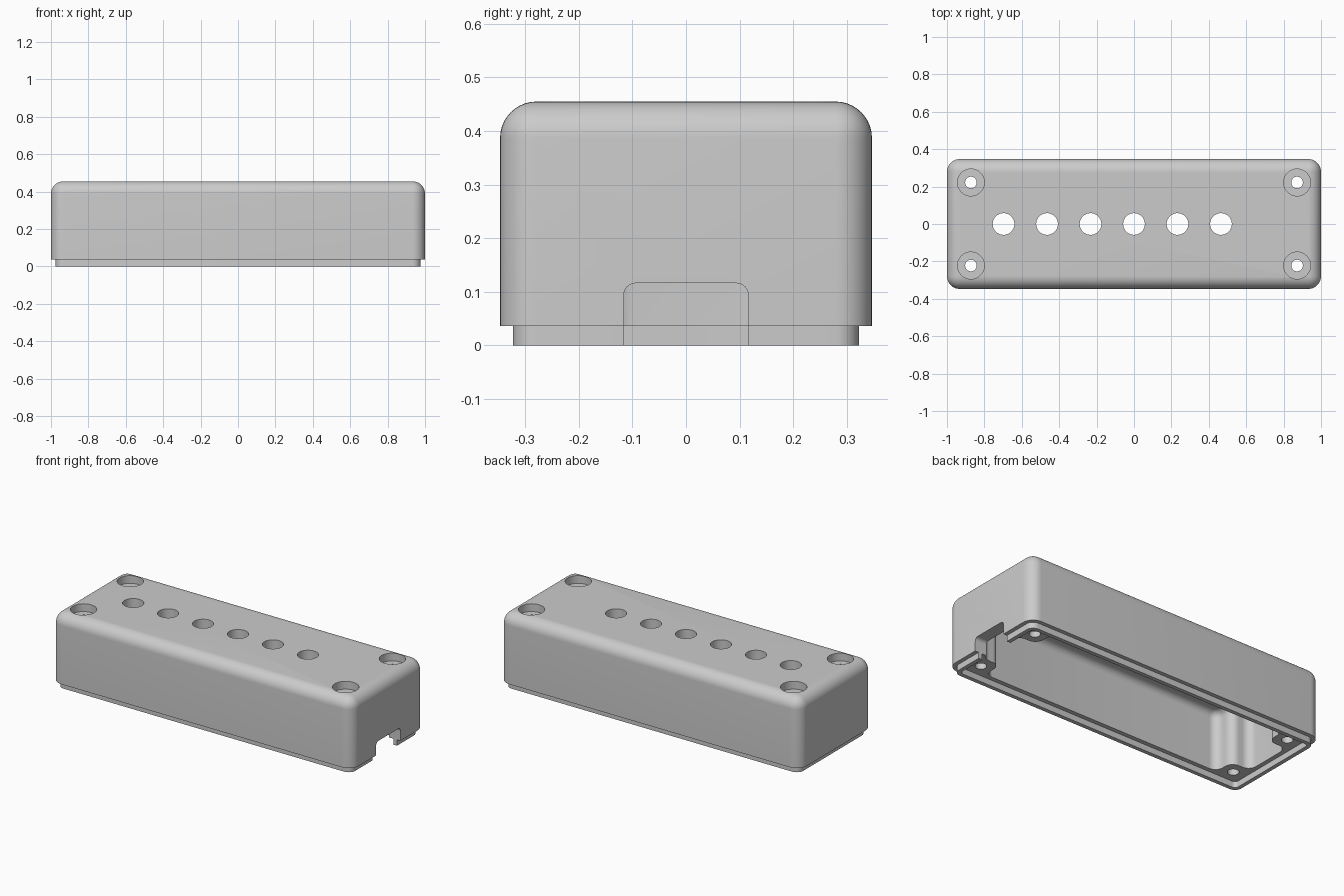
import bpy, bmesh
from mathutils import Vector

old = bpy.data.objects.get("Cube")
if old:
    bpy.data.objects.remove(old, do_unlink=True)

# Main dimensions
HX, HY, TOP = 1.0, 0.347, 0.455
SEAM, STEP, ROUND = 0.036, 0.024, 0.068
WALL = 0.074

grey = bpy.data.materials.new("plain grey")
grey.use_nodes = True
colour = (0.6, 0.6, 0.6, 1)
grey.diffuse_color = colour
grey.node_tree.nodes["Principled BSDF"].inputs["Base Color"].default_value = colour


def prism(name, outline, z0, z1, side_r=0, top_r=0, axis=2):
    """Extrude an outline upward, round its edges along axis, then its top rim."""
    bm = bmesh.new()
    base = bm.faces.new([bm.verts.new((x, y, z0)) for x, y in outline])
    ext = bmesh.ops.extrude_face_region(bm, geom=[base])
    for v in ext["geom"]:
        if isinstance(v, bmesh.types.BMVert):
            v.co.z = z1
    bmesh.ops.recalc_face_normals(bm, faces=bm.faces[:])

    def is_top(e):
        return all(abs(v.co.z - z1) < 1e-5 for v in e.verts)

    def along(e):
        d = e.verts[0].co - e.verts[1].co
        return abs(d[axis]) > 0.99 * d.length and (axis == 2 or is_top(e))

    for radius, rule in ((side_r, along), (top_r, is_top)):
        if radius:
            bmesh.ops.bevel(bm, geom=[e for e in bm.edges if rule(e)], offset=radius,
                            offset_type='OFFSET', segments=10, profile=0.5,
                            affect='EDGES', clamp_overlap=False)
    bmesh.ops.remove_doubles(bm, verts=bm.verts[:], dist=1e-5)
    bmesh.ops.recalc_face_normals(bm, faces=bm.faces[:])
    return finish(name, bm)


def finish(name, bm):
    mesh = bpy.data.meshes.new(name)
    bm.to_mesh(mesh)
    bm.free()
    mesh.materials.append(grey)
    ob = bpy.data.objects.new(name, mesh)
    bpy.context.collection.objects.link(ob)
    return ob


def rect(x0, x1, y0, y1):
    return [(x0, y0), (x1, y0), (x1, y1), (x0, y1)]


def drill(name, x, y, r, z0, z1):
    bm = bmesh.new()
    bmesh.ops.create_cone(bm, cap_ends=True, segments=40, radius1=r, radius2=r, depth=z1 - z0)
    bmesh.ops.translate(bm, verts=bm.verts[:], vec=Vector((x, y, (z0 + z1) / 2)))
    return finish(name, bm)


def combine(target, tool, operation):
    mod = target.modifiers.new(tool.name, 'BOOLEAN')
    mod.operation, mod.solver, mod.object = operation, 'EXACT', tool
    bpy.context.view_layer.objects.active = target
    bpy.ops.object.modifier_apply(modifier=mod.name)
    bpy.data.objects.remove(tool, do_unlink=True)


# Outer shell with a rounded top
shell = prism("enclosure_shell", rect(-HX, HX, -HY, HY), SEAM, TOP, 0, 0)
bm = bmesh.new()
bm.from_mesh(shell.data)
edges = [e for e in bm.edges if any(v.co.z > SEAM + 0.1 for v in e.verts)]
bmesh.ops.bevel(bm, geom=edges, offset=ROUND, segments=10, profile=0.5, affect='EDGES')
bm.to_mesh(shell.data)
bm.free()

# Stepped lip around the open bottom
lx, ly = HX - STEP, HY - STEP
combine(shell, prism("lip", rect(-lx, lx, -ly, ly), 0, 0.15, ROUND - STEP), 'UNION')

# Recess inside the lip, leaving a ledge
rx, ry = lx - STEP, ly - STEP
combine(shell, prism("recess", rect(-rx, rx, -ry, ry), -0.1, SEAM, 0.022), 'DIFFERENCE')

# Main cavity, stepped in at the corners to leave screw bosses
cx, cy, bx, by = HX - WALL, HY - WALL, 0.80, 0.15
quarter = [(cx, by), (bx, by), (bx, cy)]
outline = []
for sx, sy in ((1, 1), (-1, 1), (-1, -1), (1, -1)):
    points = quarter if sx * sy > 0 else quarter[::-1]
    outline += [(sx * x, sy * y) for x, y in points]
combine(shell, prism("cavity", outline, -0.1, TOP - 0.07, 0.05, 0.04), 'DIFFERENCE')

# Cable notch in the left end
combine(shell, prism("notch", rect(0.88, 1.1, -0.116, 0.116), -0.1, 0.116, 0.022, 0, axis=0),
        'DIFFERENCE')

# Row of six holes in the top
for i in range(-3, 3):
    combine(shell, drill("top_hole", i * 0.2325, 0, 0.058, 0.3, 0.6), 'DIFFERENCE')

# Counterbored screw holes through the corner bosses
for sx in (-1, 1):
    for sy in (-1, 1):
        x, y = sx * 0.872, sy * 0.222
        combine(shell, drill("screw_head", x, y, 0.072, TOP - 0.047, 0.6), 'DIFFERENCE')
        combine(shell, drill("screw_hole", x, y, 0.031, -0.1, 0.5), 'DIFFERENCE')

# Smooth rounds, crisp edges
bpy.ops.object.select_all(action='DESELECT')
shell.select_set(True)
bpy.context.view_layer.objects.active = shell
bpy.ops.object.shade_smooth_by_angle(angle=0.55)
